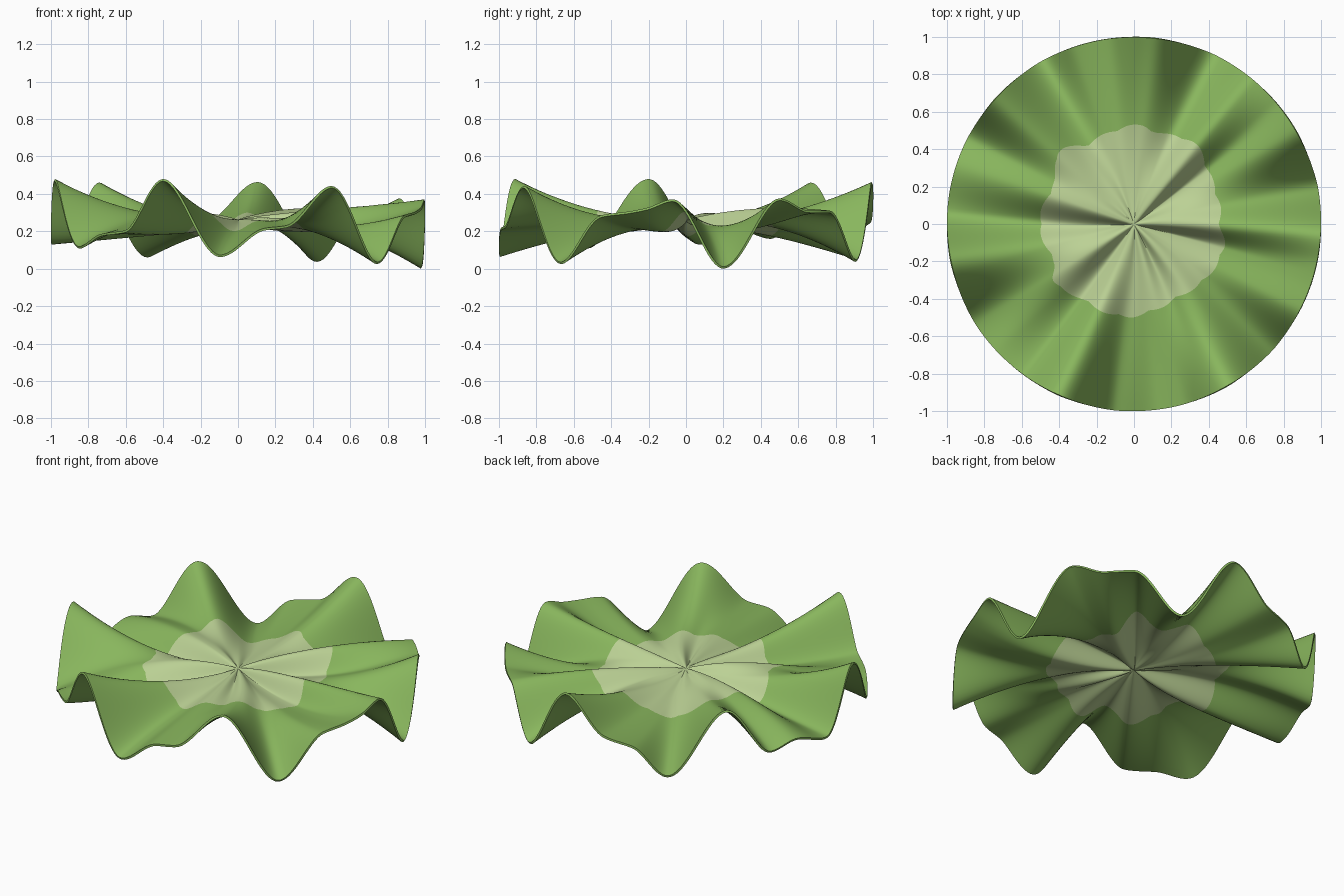
import bpy, bmesh, math

if "Cube" in bpy.data.objects:
    bpy.data.objects.remove(bpy.data.objects["Cube"])

# Height of the ruffled rim: (angle in degrees, z)
RIM = [(-42, .03), (-27, .28), (-18, .30), (-12, .32), (-4, .365), (11.5, .006), (30, .37),
       (41, .305), (50, .305), (65, .042), (84, .458), (98, .26), (108, .225), (119, .066),
       (138, .455), (153, .165), (162, .20), (176, .135), (191.5, .474), (212, .113),
       (223, .18), (233, .20), (246.4, .474), (264.5, .068), (278, .21), (285, .225), (300, .437)]
# Fold offsets in the middle of the leaf at radius MID
INNER = [(-15, -.05), (0, .04), (14, 0), (36, -.05), (52, .045), (70, 0), (84, 0), (100, -.025),
         (112, -.045), (125, -.02), (140, .01), (161, .035), (181, -.055), (195, .005), (212, .04),
         (234, -.045), (250, .015), (270, -.03), (285, .0), (296, -.025), (310, .01), (325, -.025)]
# Outline radius of the pale centre patch
PATCH = [(0, .465), (15, .47), (35, .49), (54, .54), (75, .505), (85, .53), (120, .495),
         (137, .56), (152, .48), (180, .505), (207, .475), (216, .53), (235, .49), (260, .50),
         (300, .46), (325, .485), (345, .50)]
CENTRE, MID = .256, .30


def periodic(keys):
    """Smooth closed curve through the keys, without overshoot."""
    n = len(keys)
    xs = [k[0] for k in keys] + [keys[0][0] + 360]
    ys = [k[1] for k in keys] + [keys[0][1]]
    d = [(ys[i + 1] - ys[i]) / (xs[i + 1] - xs[i]) for i in range(n)]
    m = [0 if d[i - 1] * d[i] <= 0 else 2 * d[i - 1] * d[i] / (d[i - 1] + d[i]) for i in range(n)]
    m.append(m[0])

    def f(a):
        a = (a - xs[0]) % 360 + xs[0]
        i = max(j for j in range(n) if xs[j] <= a)
        h = xs[i + 1] - xs[i]
        t = (a - xs[i]) / h
        return ((2 * t**3 - 3 * t**2 + 1) * ys[i] + (t**3 - 2 * t**2 + t) * h * m[i]
                + (3 * t**2 - 2 * t**3) * ys[i + 1] + (t**3 - t**2) * h * m[i + 1])
    return f


rim, inner, patch = periodic(RIM), periodic(INNER), periodic(PATCH)


def height(r, a):
    grow = r ** 1.3
    edge = rim(a) - CENTRE
    return CENTRE + edge * grow + r * (1 - r) / (MID * (1 - MID)) * (inner(a) - edge * MID ** 1.3)


def material(name, rgb):
    mat = bpy.data.materials.new(name)
    mat.diffuse_color = (*rgb, 1)
    mat.use_nodes = True
    mat.node_tree.nodes["Principled BSDF"].inputs["Base Color"].default_value = mat.diffuse_color
    return mat


# Ruffled round leaf sheet; one ring follows the patch outline
SEG, IN, OUT = 360, 12, 14
bm = bmesh.new()
hub = bm.verts.new((0, 0, CENTRE))
rings = []
for k in range(1, IN + OUT + 1):
    ring = []
    for s in range(SEG):
        a = s * 360 / SEG
        t = math.radians(a)
        p = patch(a) - .012 + .016 * abs(math.sin(9 * t))
        r = p * k / IN if k <= IN else p + (1 - p) * (k - IN) / OUT
        ring.append(bm.verts.new((r * math.cos(t), r * math.sin(t), height(r, a))))
    rings.append(ring)
for s in range(SEG):
    n = (s + 1) % SEG
    bm.faces.new((hub, rings[0][s], rings[0][n])).material_index = 1
    for k in range(len(rings) - 1):
        f = bm.faces.new((rings[k][s], rings[k + 1][s], rings[k + 1][n], rings[k][n]))
        f.material_index = 1 if k + 1 < IN else 0
mesh = bpy.data.meshes.new("ruffled_leaf")
bm.to_mesh(mesh)
bm.free()
mesh.materials.append(material("leaf green", (.25, .47, .11)))
mesh.materials.append(material("pale green", (.50, .64, .30)))
leaf = bpy.data.objects.new("ruffled_leaf", mesh)
bpy.context.collection.objects.link(leaf)

# Thin leaf thickness, with a crisp rim
thick = leaf.modifiers.new("thickness", 'SOLIDIFY')
thick.thickness = .012
thick.offset = 0
bpy.context.view_layer.objects.active = leaf
leaf.select_set(True)
bpy.ops.object.modifier_apply(modifier=thick.name)
bpy.ops.object.shade_smooth_by_angle(angle=math.radians(50))
